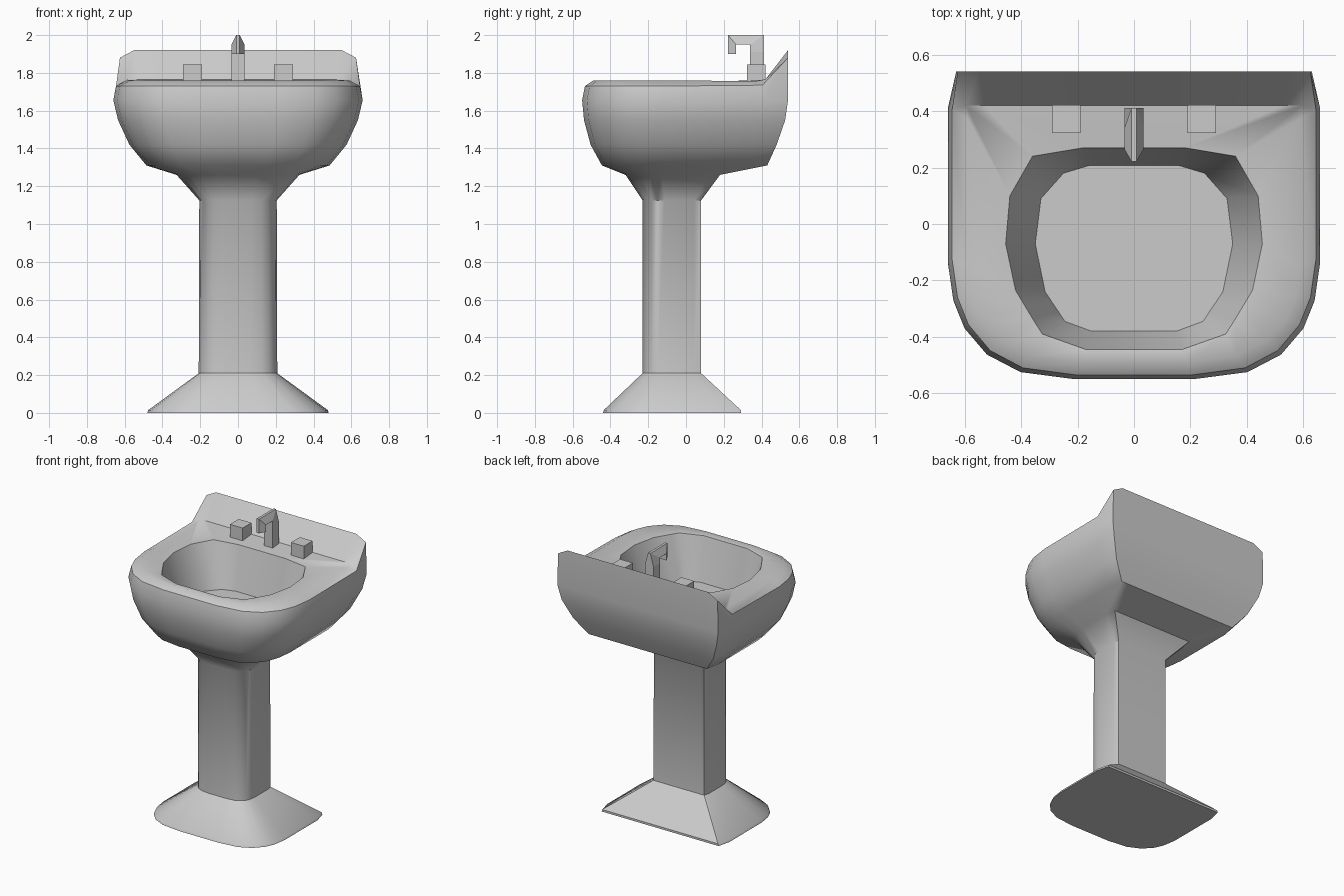
import bpy, math

if "Cube" in bpy.data.objects:
    bpy.data.objects.remove(bpy.data.objects["Cube"])

def make(name, verts, faces, angle=None):
    me = bpy.data.meshes.new(name)
    me.from_pydata(verts, [], faces)
    ob = bpy.data.objects.new(name, me)
    bpy.context.collection.objects.link(ob)
    bpy.ops.object.select_all(action='DESELECT')
    ob.select_set(True)
    bpy.context.view_layer.objects.active = ob
    bpy.ops.object.mode_set(mode='EDIT')
    bpy.ops.mesh.select_all(action='SELECT')
    bpy.ops.mesh.normals_make_consistent(inside=False)
    bpy.ops.object.mode_set(mode='OBJECT')
    if angle:
        bpy.ops.object.shade_smooth_by_angle(angle=math.radians(angle))
    return ob

def mirror_ring(half):
    """Closed ring from the right half, front to back."""
    return half + [(-x, y, z) for x, y, z in reversed(half)]

def loft(rings):
    n = len(rings[0])
    verts = [p for r in rings for p in r]
    faces = [(i*n + j, i*n + (j+1) % n, (i+1)*n + (j+1) % n, (i+1)*n + j)
             for i in range(len(rings)-1) for j in range(n)]
    faces += [tuple(range(n)), tuple(range(len(verts)-n, len(verts)))]
    return verts, faces

# D-shaped outline: width fraction, depth fraction (front 0, back 1)
D = [(.32, 0), (.61, .023), (.79, .08), (.91, .165), (.97, .255),
     (1, .38), (1, .88), (.955, 1), (.83, 1)]

def d_ring(w, yf, yb, z):
    return [(fx*w, yf + t*(yb-yf), z) for fx, t in D]

# pedestal and outer basin, bottom to top: half width, front y, back y, z
halves = [d_ring(*r) for r in (
    (.48, -.44, .29, 0), (.475, -.435, .29, .015), (.208, -.23, .08, .21),
    (.205, -.23, .08, 1.125), (.325, -.32, .18, 1.26), (.485, -.445, .43, 1.31),
    (.575, -.505, .48, 1.42), (.635, -.54, .525, 1.55), (.66, -.55, .54, 1.655))]

# rim edge, with its back points raised into the splashback
edge = d_ring(.645, -.535, .545, 1.73)
edge[6] = (.645, .405, 1.735)
edge[7] = (.625, .54, 1.88)
edge[8] = (.55, .54, 1.92)
# flat deck, ending at the foot of the splashback
deck = d_ring(.59, -.49, .41, 1.76)
deck[6] = (.59, .375, 1.757)
deck[7] = (.595, .42, 1.765)
deck[8] = (.53, .42, 1.765)

# bowl opening and floor
opening = [(.17, -.445), (.325, -.39), (.357, -.34), (.39, -.285), (.42, -.235),
           (.455, -.07), (.44, .1), (.36, .24), (.18, .27)]
floor = [(.15, -.38), (.245, -.345), (.268, -.31), (.292, -.275), (.315, -.24),
         (.35, -.07), (.33, .09), (.25, .18), (.16, .207)]
halves += [edge, deck, [(x, y, 1.75) for x, y in opening],
           [(x, y, 1.45) for x, y in floor]]
make("basin_and_pedestal", *loft([mirror_ring(h) for h in halves]), angle=42)

# spout: (inner y, z, half width), (outer y, z, half width) from tip to foot
stations = [((.265, 1.90, .034), (.222, 1.90, .009)),
            ((.265, 1.95, .034), (.222, 2.0, .009)),
            ((.34, 1.95, .034), (.412, 2.0, .009)),
            ((.34, 1.91, .034), (.412, 1.91, .034)),
            ((.34, 1.74, .034), (.412, 1.74, .034))]
rings = [[(-a[2], a[0], a[1]), (a[2], a[0], a[1]),
          (b[2], b[0], b[1]), (-b[2], b[0], b[1])] for a, b in stations]
make("spout", *loft(rings))

# tap handles
for side, s in (("left", -1), ("right", 1)):
    bpy.ops.mesh.primitive_cube_add(size=1, location=(s*.24, .372, 1.793))
    ob = bpy.context.object
    ob.name = side + "_tap_handle"
    ob.scale = (.1, .098, .105)
